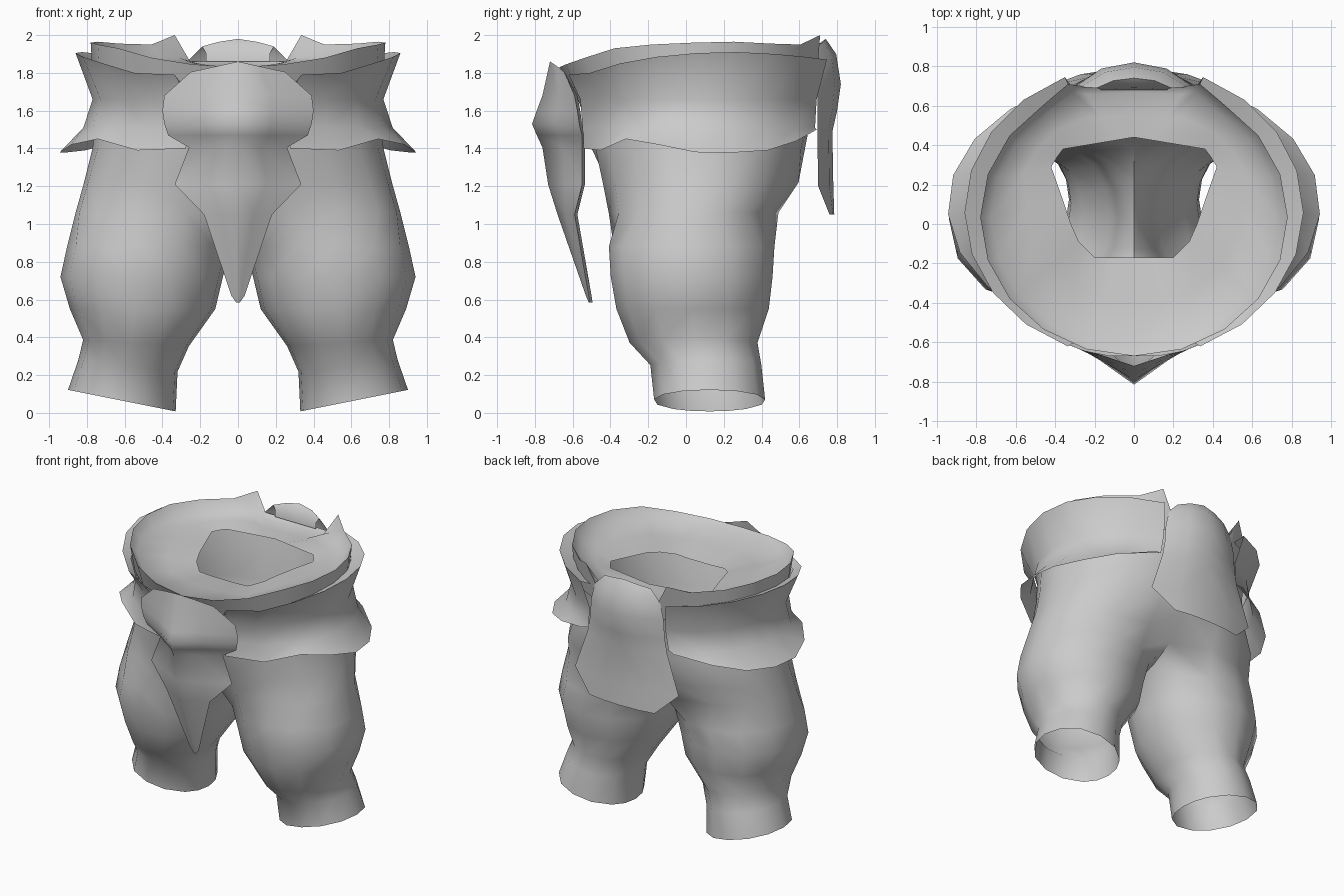
import bpy, math
from math import sin, cos, radians

if "Cube" in bpy.data.objects:
    bpy.data.objects.remove(bpy.data.objects["Cube"])

grey = bpy.data.materials.new("plain_grey")
grey.diffuse_color = (0.6, 0.6, 0.6, 1)
grey.use_nodes = True
grey.node_tree.nodes["Principled BSDF"].inputs["Base Color"].default_value = grey.diffuse_color


def finish(name, verts, faces, mirror=True, angle=50):
    me = bpy.data.meshes.new(name)
    me.from_pydata(verts, [], faces)
    me.materials.append(grey)
    ob = bpy.data.objects.new(name, me)
    bpy.context.collection.objects.link(ob)
    bpy.ops.object.select_all(action='DESELECT')
    bpy.context.view_layer.objects.active = ob
    ob.select_set(True)
    if mirror:
        mod = ob.modifiers.new("mirror", 'MIRROR')
        mod.use_clip = True
        mod.merge_threshold = 0.002
        bpy.ops.object.modifier_apply(modifier=mod.name)
    bpy.ops.object.mode_set(mode='EDIT')
    bpy.ops.mesh.select_all(action='SELECT')
    bpy.ops.mesh.normals_make_consistent(inside=False)
    bpy.ops.object.mode_set(mode='OBJECT')
    bpy.ops.object.shade_smooth_by_angle(angle=radians(angle))
    return ob


def loft(name, rows, **kw):
    """Skin a grid of equally long open rows."""
    n = len(rows[0])
    verts = [p for r in rows for p in r]
    faces = [(i * n + j, i * n + j + 1, (i + 1) * n + j + 1, (i + 1) * n + j)
             for i in range(len(rows) - 1) for j in range(n - 1)]
    return finish(name, verts, faces, **kw)


def squarish(a, p):
    """Point on a unit superellipse."""
    c, s = cos(a), sin(a)
    k = (abs(c) ** p + abs(s) ** p) ** (-1 / p)
    return c * k, s * k


def arc(n, t0, t1, rx, y0, y1, z, p=2):
    """Points round the waist from front to back; z is a number or a list."""
    cy, ry = (y0 + y1) / 2, (y1 - y0) / 2
    out = []
    for i in range(n):
        c, s = squarish(radians(t0 + (t1 - t0) * i / (n - 1)), p)
        out.append((max(0, rx * c), cy + ry * s, z[i] if isinstance(z, list) else z))
    return out


# trousers: closed leg rings joined to open half rings above the crotch
OUT, RING = 11, 14
ANGLES = [-140 + 28 * i for i in range(OUT)] + [160, 180, 200]
leg_rows = [  # z, slope, inner x, outer x, front y, back y
    (0.065, 0.20, 0.33, 0.90, -0.17, 0.42),
    (0.25, 0.12, 0.32, 0.845, -0.19, 0.40),
    (0.37, 0.06, 0.26, 0.82, -0.30, 0.38),
    (0.55, 0, 0.12, 0.89, -0.37, 0.44),
    (0.72, 0, 0.08, 0.94, -0.40, 0.46),
    (0.88, 0, 0.035, 0.905, -0.41, 0.47)]
rings = []
for z, slope, xi, xo, yf, yb in leg_rows:
    cx, rx, cy, ry = (xi + xo) / 2, (xo - xi) / 2, (yf + yb) / 2, (yb - yf) / 2
    ring = []
    for a in ANGLES:
        c, s = squarish(radians(a), 2.1)
        ring.append((cx + rx * c, cy + ry * s, z + slope * rx * c))
    rings.append(ring)
for z, xo, yf, yb, p in [(1.06, 0.86, -0.42, 0.50, 2.5), (1.22, 0.815, -0.455, 0.61, 2.4),
                         (1.4, 0.77, -0.50, 0.63, 2.2), (1.6, 0.75, -0.55, 0.67, 2),
                         (1.73, 0.755, -0.60, 0.70, 2)]:
    ring = arc(OUT, -90, 90, xo, yf, yb, z, p)
    if z < 1.3:  # slight hollows between the legs at front and back
        d = 0.12 if z < 1.1 else 0.04
        ring[0] = (0, yf + d, z)
        ring[-1] = (0, yb - d, z)
    rings.append(ring)
    if z == 1.06:  # crotch saddle along the middle
        ya, yz = ring[-1][1], ring[0][1]
        for i in range(1, RING - OUT + 1):
            f = i / (RING - OUT + 1)
            ring.append((0, ya + (yz - ya) * f, z - 0.13 * sin(math.pi * f)))
verts, faces, starts = [], [], []
for r in rings:
    starts.append(len(verts))
    verts += r
for k in range(len(rings) - 1):
    a, b = starts[k], starts[k + 1]
    full = k < len(leg_rows)
    for j in range(RING if full else OUT - 1):
        j2 = (j + 1) % RING
        faces.append((a + j, a + j2, b + j2, b + j))
finish("trousers", verts, faces, angle=60)

# waistband: raised rim with back tips, inner wall, padded shelf round the opening
rim_z = [1.83, 1.845, 1.88, 1.93, 1.95, 1.96, 1.965, 1.955, 1.95, 2.0, 1.85]
opening = [(0, -0.17, 1.76), (0.1, -0.17, 1.76), (0.2, -0.17, 1.765), (0.28, -0.09, 1.79), (0.32, 0, 1.81),
           (0.36, 0.12, 1.82), (0.42, 0.29, 1.83), (0.39, 0.34, 1.83), (0.36, 0.38, 1.83),
           (0.18, 0.41, 1.83), (0.09, 0.425, 1.83), (0, 0.44, 1.83)]
rim = arc(11, -90, 90, 0.78, -0.67, 0.74, rim_z)
base = arc(11, -90, 90, 0.765, -0.61, 0.705, 1.72)
rim[9:] = [(0.335, 0.71, 2.0), (0.26, 0.70, 1.86), (0, 0.71, 1.86)]
base[9:] = [(0.30, 0.66, 1.72), (0.24, 0.675, 1.72), (0, 0.70, 1.72)]
inner = [(x * 0.93, y * 0.94, min(z - 0.06, 1.88) if 1 < i < 10 else z - 0.02) for i, (x, y, z) in enumerate(rim)]
middle = [tuple(p * 0.5 + q * 0.5 for p, q in zip(a, b)) for a, b in zip(inner, opening)]
loft("waistband", [base, rim, inner, middle, opening], angle=60)

# flared side skirts wrapped over the hips
lip = [1.79, 1.80, 1.85, 1.885, 1.905, 1.91, 1.90, 1.885, 1.87]
hem = [1.40, 1.39, 1.45, 1.42, 1.38, 1.378, 1.39, 1.44, 1.50]
loft("hip_skirt", [
    arc(9, -73, 66, 0.945, -0.57, 0.75, hem),
    arc(9, -72, 66, 0.82, -0.58, 0.74, 1.51),
    arc(9, -70, 66, 0.77, -0.60, 0.75, 1.66),
    arc(9, -67, 66, 0.86, -0.68, 0.81, lip),
    arc(9, -67, 66, 0.775, -0.655, 0.725, [z - 0.04 for z in lip])], angle=60)

# front ornament: (z, half width, centre y, edge y)
front = [(1.86, 0.25, -0.72, -0.645), (1.68, 0.39, -0.76, -0.59), (1.60, 0.40, -0.79, -0.575),
         (1.53, 0.39, -0.815, -0.565), (1.47, 0.37, -0.79, -0.55), (1.405, 0.26, -0.76, -0.55),
         (1.21, 0.335, -0.73, -0.55), (1.05, 0.18, -0.68, -0.59), (0.62, 0.035, -0.53, -0.515),
         (0.585, 0.01, -0.515, -0.51)]
rows = []
for z, w, yc, ye in front:
    dz = 0.055 if z > 1.8 else 0
    ym = yc * 0.5 + ye * 0.5
    yb = -0.67 if dz else ye + 0.015
    rows.append([(0, yc, z), (w * 0.45, ym, z - dz * 0.45), (w, ye, z - dz),
                 (w * 0.5, yb, z - dz), (0, yb, z - dz)])
loft("front_ornament", rows, angle=75)

# back flap: rounded top, spreading to a cut hem
back = [(1.86, 0.17, 0.68, 0.68), (1.945, 0.17, 0.69, 0.685), (1.98, 0.19, 0.74, 0.69), (1.90, 0.27, 0.795, 0.695),
        (1.74, 0.30, 0.82, 0.695), (1.60, 0.31, 0.80, 0.695), (1.49, 0.33, 0.775, 0.695),
        (1.20, 0.43, 0.78, 0.70), (1.05, 0.27, 0.785, 0.76)]
rows = []
for z, w, yc, ye in back:
    dz = 0.04 if z > 1.88 else 0
    rows.append([(0, yc, z), (w * 0.55, yc * 0.75 + ye * 0.25, z - dz * 0.4), (w, ye, z - dz)])
loft("back_flap", rows, angle=60)
